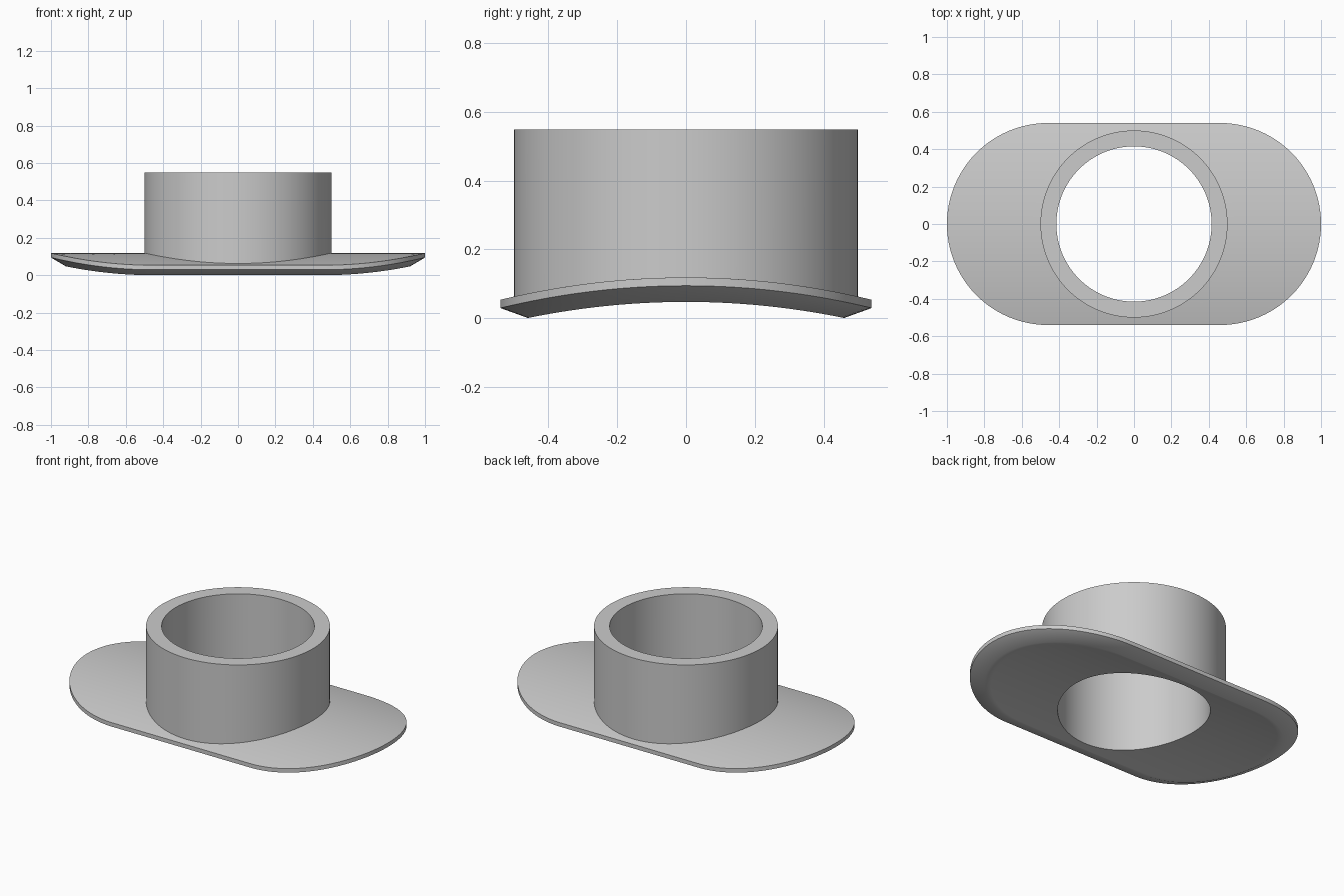
import bpy, bmesh, math

cube = bpy.data.objects.get("Cube")
if cube:
    bpy.data.objects.remove(cube, do_unlink=True)

HALF_STRAIGHT = 0.46          # half length of the straight flange sides
RIM, FOOT = 0.54, 0.46        # stadium radii of the rim and the chamfered underside
OUTER, INNER = 0.5, 0.415     # collar radii
TOP, LIP, BASE = 0.118, 0.094, 0.047   # crown heights of the bent surfaces
HEIGHT = 0.549
BEND = 2.28                   # bend radius across the flange

grey = bpy.data.materials.new("light_grey")
grey.use_nodes = True
colour = (0.6, 0.6, 0.6, 1)
grey.diffuse_color = colour
grey.node_tree.nodes["Principled BSDF"].inputs["Base Color"].default_value = colour


def stadium(radius, arc=48, side=40):
    """Counterclockwise outline with round ends and straight front and back."""
    points = []
    for sign in (1, -1):
        for i in range(arc):
            a = math.pi * (i / arc - 0.5)
            points.append((sign * (HALF_STRAIGHT + radius * math.cos(a)),
                           sign * radius * math.sin(a)))
        for i in range(side):
            points.append((sign * HALF_STRAIGHT * (1 - 2 * i / side), sign * radius))
    return points


def circle(radius):
    """Circle whose points line up with the stadium outline."""
    return [(radius * x / math.hypot(x, y), radius * y / math.hypot(x, y))
            for x, y in stadium(RIM)]


def bent(outline, crown):
    return [(x, y, crown - BEND + math.sqrt(BEND ** 2 - y * y)) for x, y in outline]


def flat(outline, z):
    return [(x, y, z) for x, y in outline]


def blend(start, end, crown, steps=12):
    """Rings that sweep a bent surface from one outline to another."""
    return [bent([(a[0] + (b[0] - a[0]) * t / steps, a[1] + (b[1] - a[1]) * t / steps)
                  for a, b in zip(start, end)], crown) for t in range(steps + 1)]


def loft(name, rings, angle):
    bm = bmesh.new()
    loops = [[bm.verts.new(p) for p in ring] for ring in rings]
    for a, b in zip(loops, loops[1:]):
        for j in range(len(a)):
            k = (j + 1) % len(a)
            bm.faces.new((a[j], b[j], b[k], a[k]))
    mesh = bpy.data.meshes.new(name)
    bm.to_mesh(mesh)
    bm.free()
    mesh.materials.append(grey)
    obj = bpy.data.objects.new(name, mesh)
    bpy.context.collection.objects.link(obj)
    bpy.ops.object.select_all(action='DESELECT')
    obj.select_set(True)
    bpy.context.view_layer.objects.active = obj
    bpy.ops.object.shade_smooth_by_angle(angle=math.radians(angle))


# Saddle flange: top surface, thin rim, chamfer, underside
loft("saddle_flange",
     blend(circle(OUTER), stadium(RIM), TOP)
     + [bent(stadium(RIM), LIP)]
     + blend(stadium(FOOT), circle(INNER), BASE), 40)

# Collar: bore, flat top ring, outer wall down to the flange
loft("collar",
     [bent(circle(INNER), BASE), flat(circle(INNER), HEIGHT),
      flat(circle(OUTER), HEIGHT), bent(circle(OUTER), TOP)], 30)
